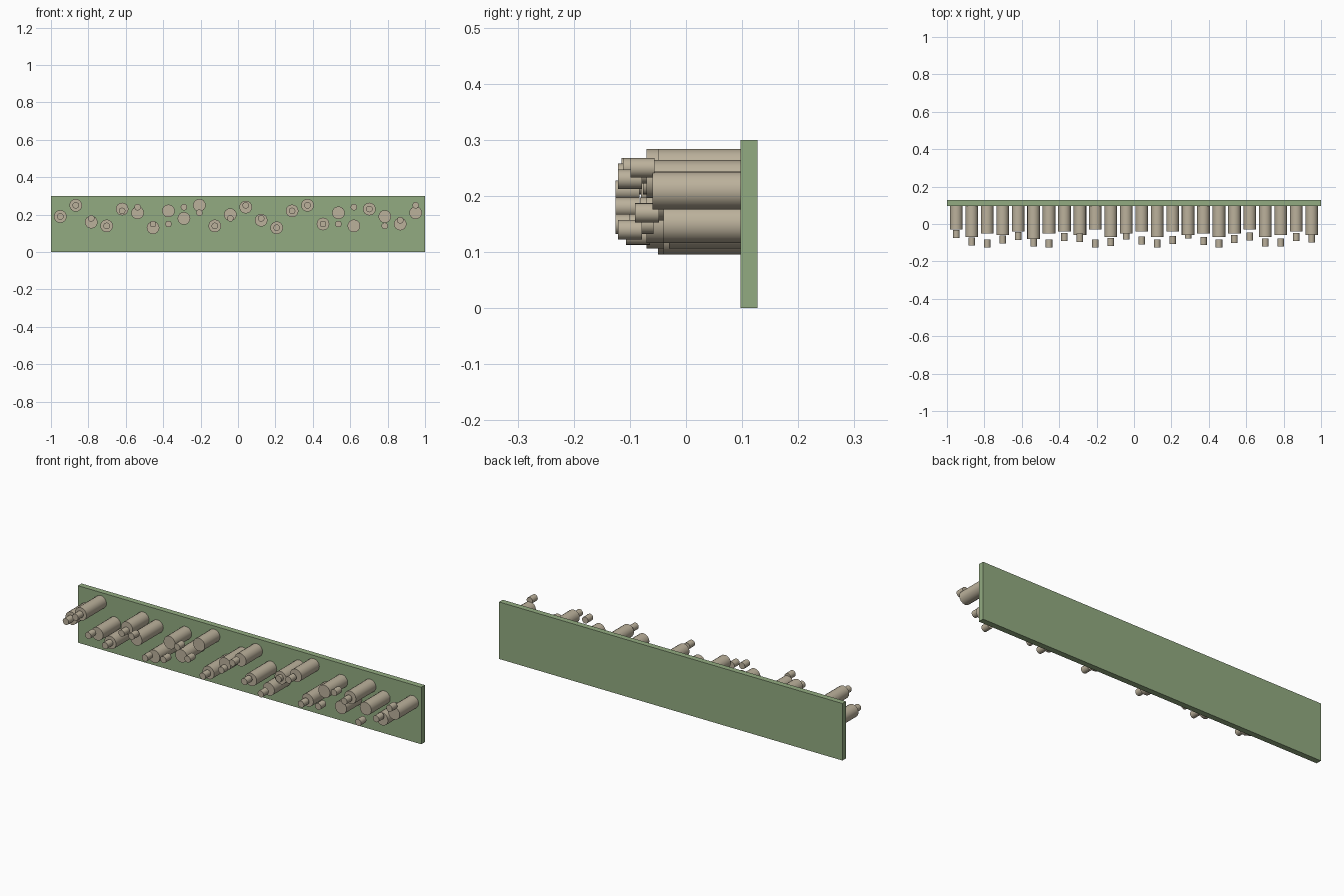
import bpy
import math

cube = bpy.data.objects.get("Cube")
if cube:
    bpy.data.objects.remove(cube, do_unlink=True)


def make_material(name, rgb):
    mat = bpy.data.materials.new(name)
    mat.use_nodes = True
    color = (*rgb, 1)
    mat.diffuse_color = color
    mat.node_tree.nodes["Principled BSDF"].inputs["Base Color"].default_value = color
    return mat


green = make_material("sage_green", (0.29, 0.41, 0.22))
beige = make_material("warm_beige", (0.50, 0.44, 0.33))

BOARD_FRONT, BOARD_BACK = 0.097, 0.127
PEG_RADIUS, TIP_RADIUS, TIP_LENGTH = 0.034, 0.0175, 0.043


def rod(name, x, z, radius, front, back):
    """Cylinder lying along y between two depths."""
    bpy.ops.mesh.primitive_cylinder_add(
        vertices=16, radius=radius, depth=back - front,
        location=(x, (front + back) / 2, z), rotation=(math.pi / 2, 0, 0))
    obj = bpy.context.object
    obj.name = name
    obj.data.materials.append(beige)
    bpy.ops.object.shade_smooth_by_angle(angle=math.radians(40))


# Backing board
bpy.ops.mesh.primitive_cube_add(size=1, location=(0, (BOARD_FRONT + BOARD_BACK) / 2, 0.15))
board = bpy.context.object
board.name = "backing_board"
board.scale = (2, BOARD_BACK - BOARD_FRONT, 0.3)
board.data.materials.append(green)

# Row of pegs: height and reach of each peg, then of its tip (hundredths)
peg_heights = "19 25 16 14 23 21 13 22 18 25 14 20 24 17 13 22 25 15 21 14 23 19 15 21".split()
peg_reaches = "3 7 5 6 4 8 5 4 6 3 7 5 4 7 4 6 5 7 5 3 7 6 4 6".split()
tip_heights = "19 25 18 14 22 24 15 15 24 21 14 18 25 18 13 22 25 15 15 24 23 14 17 25".split()
tip_reaches = "76 115 126 104 85 121 126 91 95 126 118 82 109 126 107 77 112 126 101 88 121 121 91 99".split()

rows = zip(peg_heights, peg_reaches, tip_heights, tip_reaches)
for i, (peg_z, peg_y, tip_z, tip_y) in enumerate(rows):
    x = -0.95 + 1.9 * i / 23
    rod(f"peg_{i + 1}", x, int(peg_z) / 100, PEG_RADIUS, -int(peg_y) / 100, BOARD_FRONT)
    tip_front = -int(tip_y) / 1000
    rod(f"peg_tip_{i + 1}", x, int(tip_z) / 100, TIP_RADIUS, tip_front, tip_front + TIP_LENGTH)
